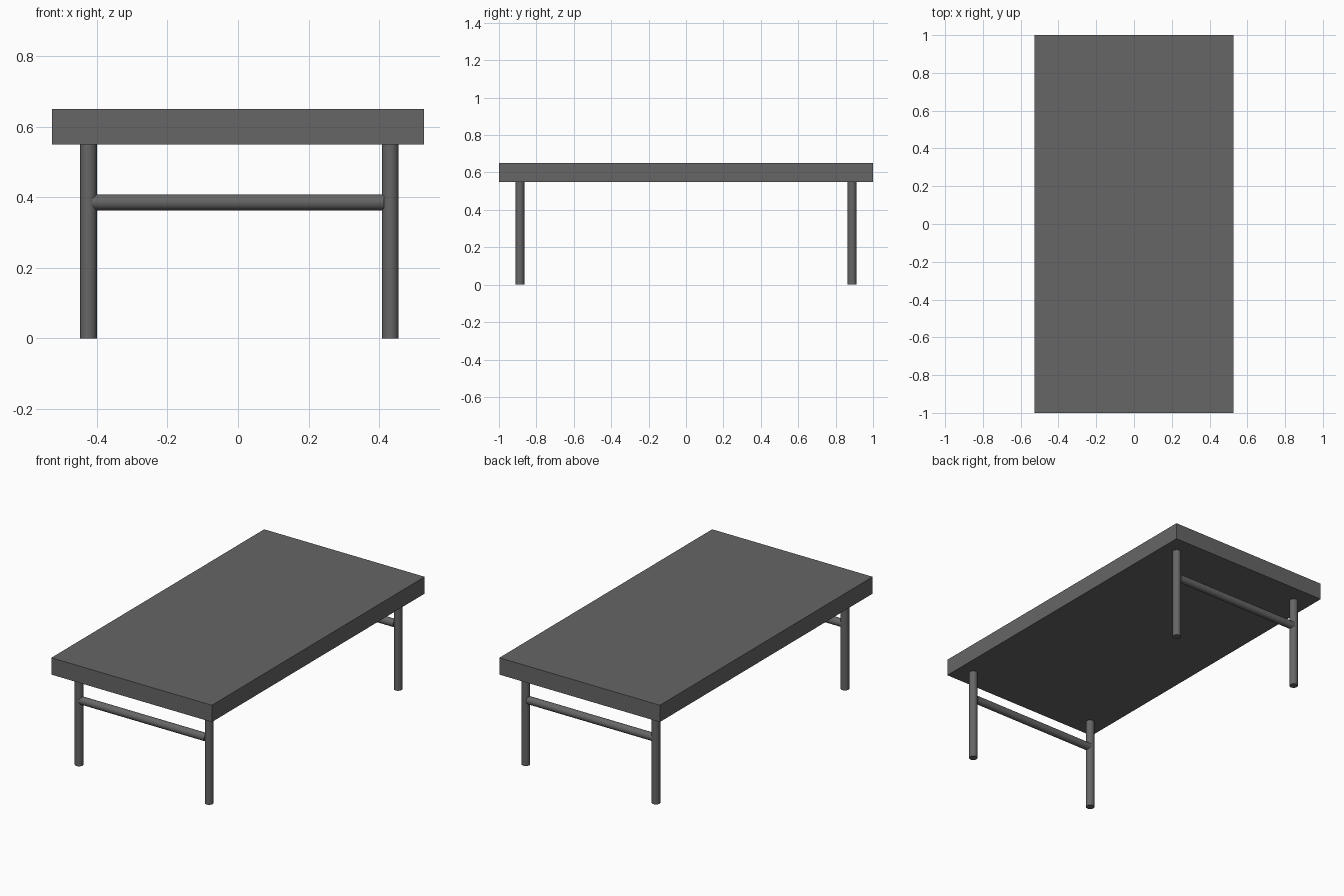
import bpy
import math

if "Cube" in bpy.data.objects:
    bpy.data.objects.remove(bpy.data.objects["Cube"])

grey = bpy.data.materials.new("dark_grey")
grey.diffuse_color = (0.133, 0.133, 0.133, 1)
grey.use_nodes = True
grey.node_tree.nodes["Principled BSDF"].inputs["Base Color"].default_value = grey.diffuse_color


def rod(name, centre, length, radius, rotation=(0, 0, 0)):
    bpy.ops.mesh.primitive_cylinder_add(vertices=32, radius=radius, depth=length,
                                        location=centre, rotation=rotation)
    ob = bpy.context.object
    ob.name = name
    ob.data.materials.append(grey)
    bpy.ops.object.shade_smooth_by_angle(angle=math.radians(30))


# table top slab
bpy.ops.mesh.primitive_cube_add(size=1, location=(0, 0, 0.6))
top = bpy.context.object
top.name = "table_top"
top.scale = (1.056, 2, 0.1)
bpy.ops.object.transform_apply(location=False, rotation=False, scale=True)
top.data.materials.append(grey)

# a leg pair with a crossbar at each end
for end, y in (("front", -0.888), ("back", 0.888)):
    for side, x in (("left", -0.424), ("right", 0.432)):
        rod(f"{end}_{side}_leg", (x, y, 0.275), 0.55, 0.0235)
    rod(f"{end}_crossbar", (0, y, 0.386), 0.828, 0.0228, (0, math.pi / 2, 0))
